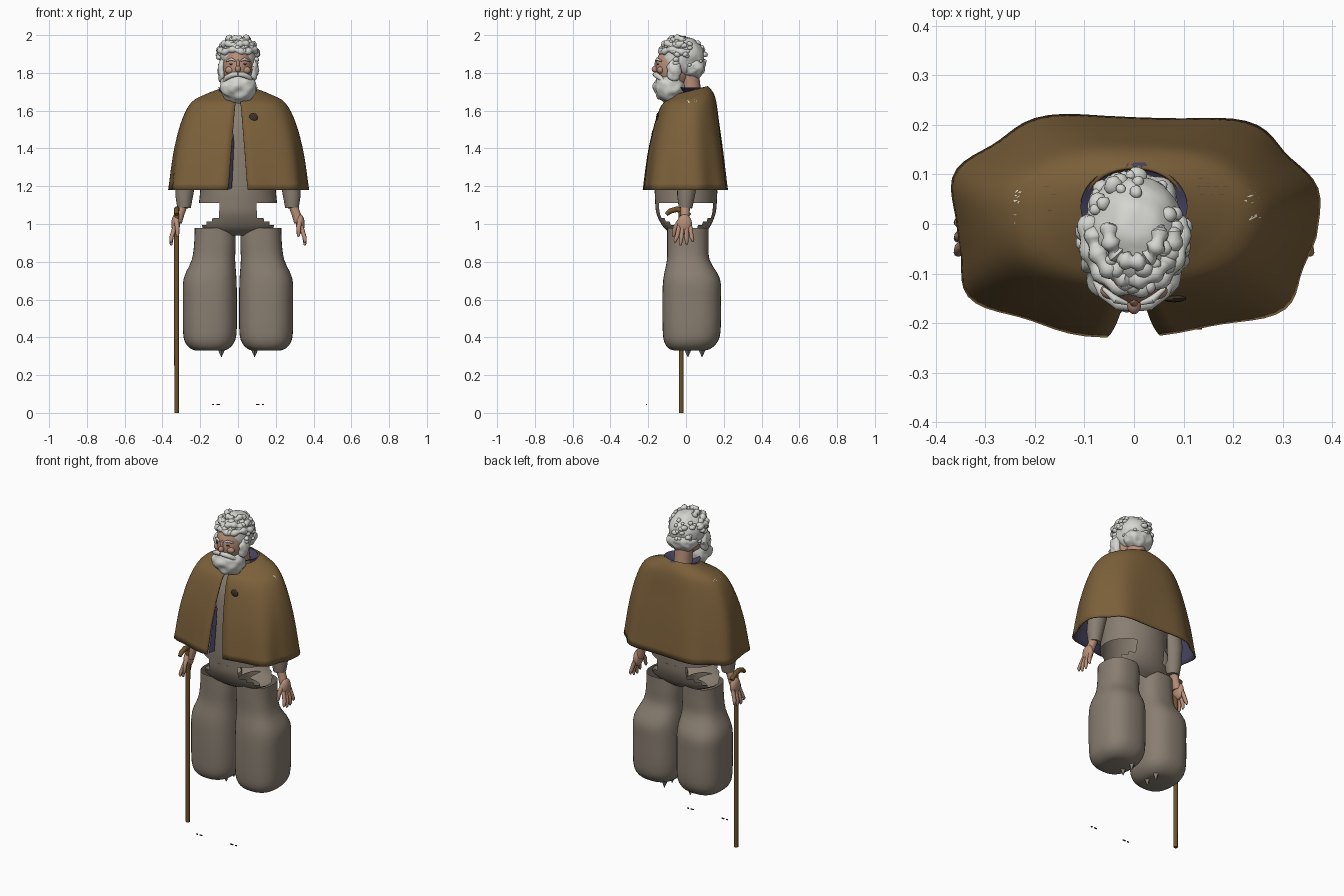
import bpy, bmesh, random
from math import sin, cos, pi, asin
from mathutils import Vector, Matrix, noise
from mathutils.bvhtree import BVHTree

random.seed(4)
if "Cube" in bpy.data.objects:
    bpy.data.objects.remove(bpy.data.objects["Cube"])


def material(name, r, g, b):
    m = bpy.data.materials.new(name)
    m.use_nodes = True
    m.diffuse_color = (r, g, b, 1)
    bsdf = next(n for n in m.node_tree.nodes if n.type == "BSDF_PRINCIPLED")
    bsdf.inputs["Base Color"].default_value = (r, g, b, 1)
    bsdf.inputs["Roughness"].default_value = 0.8
    return m


BROWN = material("cape brown", .2, .118, .043)
TAUPE = material("cloth taupe", .25, .208, .165)
WHITE = material("hair white", .66, .66, .63)
SKIN = material("skin", .47, .27, .19)
NAVY = material("lining navy", .061, .056, .114)
WOOD = material("staff wood", .156, .084, .026)
DARK = material("dark leather", .045, .032, .022)
LINEN = material("pale linen", .8, .79, .74)
parts = []


def finish(name, bm, *mats):
    me = bpy.data.meshes.new(name)
    bm.to_mesh(me)
    bm.free()
    for m in mats:
        me.materials.append(m)
    ob = bpy.data.objects.new(name, me)
    bpy.context.collection.objects.link(ob)
    parts.append(ob)
    return ob


def resample(rows, steps):
    """Smooth interpolation through profile rows."""
    rows = [Vector(r) for r in rows]
    out = []
    for i in range(len(rows) - 1):
        p0, p1, p2 = rows[max(i - 1, 0)], rows[i], rows[i + 1]
        p3 = rows[min(i + 2, len(rows) - 1)]
        for k in range(steps):
            t = k / steps
            out.append(p1 + (p2 - p0) * (t / 2) + (2 * p0 - 5 * p1 + 4 * p2 - p3) * (t * t / 2)
                       + (3 * p1 - p0 - 3 * p2 + p3) * (t ** 3 / 2))
    return out + [rows[-1]]


def spow(v, p):
    return abs(v) ** p * (1 if v >= 0 else -1)


def skin_rings(bm, rings, closed):
    """Bridge rings of points, listed top to bottom, turning front to left."""
    vs = [[bm.verts.new(p) for p in ring] for ring in rings]
    n = len(vs[0])
    for a, b in zip(vs, vs[1:]):
        for j in range(n if closed else n - 1):
            k = (j + 1) % n
            bm.faces.new((a[j], b[j], b[k], a[k]))
    return vs


def loft(bm, rows, steps=3, sides=40, power=1.0, cap=False):
    """Rows are (z, centre x, centre y, radius x, radius y)."""
    rings = []
    for z, cx, cy, rx, ry in resample(rows, steps):
        ang = [2 * pi * j / sides for j in range(sides)]
        rings.append([(cx + rx * spow(sin(a), power), cy - ry * spow(cos(a), power), z) for a in ang])
    vs = skin_rings(bm, rings, True)
    if cap:
        bm.faces.new(vs[-1][::-1])


def tube(bm, pts, radii, sides=10):
    pts = [Vector(p) for p in pts]
    q, last, rings = None, Vector((0, 0, 1)), []
    for i, p in enumerate(pts):
        t = (pts[min(i + 1, len(pts) - 1)] - pts[max(i - 1, 0)]).normalized()
        turn = last.rotation_difference(t)
        q, last = (turn @ q if q else turn), t
        r = radii[min(i, len(radii) - 1)]
        rings.append([bm.verts.new(p + q @ Vector((r * cos(2 * pi * j / sides), r * sin(2 * pi * j / sides), 0)))
                      for j in range(sides)])
    for a, b in zip(rings, rings[1:]):
        for j in range(sides):
            k = (j + 1) % sides
            bm.faces.new((a[j], a[k], b[k], b[j]))
    bm.faces.new(rings[0][::-1])
    bm.faces.new(rings[-1])


def blob(bm, centre, size, lump=0.0, freq=28, detail=3):
    """Ellipsoid with optional lumpy surface."""
    c = Vector(centre)
    new = bmesh.ops.create_icosphere(bm, subdivisions=detail, radius=1)["verts"]
    for v in new:
        d = v.co.copy()
        v.co = c + Vector((d.x * size[0], d.y * size[1], d.z * size[2]))
        v.co += d * lump * noise.noise(v.co * freq)


# Cape: open-fronted shell with folds and a navy lining
cape_rows = [(1.71, 0, .035, .10, .08), (1.685, 0, .03, .17, .11), (1.64, 0, .015, .25, .145),
             (1.53, 0, .005, .305, .172), (1.37, 0, 0, .343, .2), (1.18, 0, 0, .366, .222)]
rows = resample(cape_rows, 4)
rings = []
for i, (z, cx, cy, rx, ry) in enumerate(rows):
    t = i / (len(rows) - 1)
    p = 1 - .28 * t
    start = asin(((.008 + .044 * t * t) / rx) ** (1 / p))
    ring = []
    for j in range(73):
        a = start + (2 * pi - 2 * start) * j / 72
        fold = 1 + .035 * t * t * cos(7 * a + .6)
        x, y = rx * fold * spow(sin(a), p), -ry * fold * spow(cos(a), p)
        ring.append((x, cy + y, z + .25 * y * (1 - t) ** 2))
    rings.append(ring)
bm = bmesh.new()
skin_rings(bm, rings, False)
cape_tree = BVHTree.FromBMesh(bm)
cape = finish("cape", bm, BROWN, NAVY)
solid = cape.modifiers.new("lining", "SOLIDIFY")
solid.thickness, solid.offset, solid.material_offset = .007, -1, 1

bm = bmesh.new()
loft(bm, [(1.722, 0, .035, .108, .085), (1.705, 0, .035, .08, .065), (1.69, 0, .03, .04, .04)])
finish("inner_collar", bm, NAVY)

# Lining turned outward along the right front edge
bm = bmesh.new()
bm.faces.new([bm.verts.new(p) for p in
              ((-.055, -.205, 1.18), (-.032, -.185, 1.19), (-.02, -.172, 1.45), (-.03, -.18, 1.5))])
finish("lining_fold", bm, NAVY)


def patch(name, cx, cy, w, l, mat):
    """Ragged sliver lying on the shoulders of the cape."""
    bm = bmesh.new()
    grid = []
    for i in range(9):
        t = i / 8
        half = w / 2 * (.12 + sin(pi * t)) * random.uniform(.7, 1.1)
        row = []
        for s in (-1, -.5, 0, .5, 1):
            x, y = cx + s * half, cy + (t - .5) * l
            hit = cape_tree.ray_cast(Vector((x, y, 3)), Vector((0, 0, -1)))
            if hit[0] is None:
                hit = cape_tree.find_nearest(Vector((x, y, 1.72)))
            n = hit[1] if hit[1].z > 0 else -hit[1]
            row.append(bm.verts.new(hit[0] + n * .004))
        grid.append(row)
    for a, b in zip(grid, grid[1:]):
        for j in range(4):
            bm.faces.new((a[j], a[j + 1], b[j + 1], b[j]))
    finish(name, bm, mat)


for s in (-1, 1):
    patch("shoulder_lining", s * .155, .06, .065, .13, NAVY)
    patch("shoulder_tear_back", s * .235, .055, .03, .028, LINEN)
    patch("shoulder_tear_front", s * .243, .012, .03, .022, LINEN)
patch("nape_lining", 0, .115, .055, .075, NAVY)

# Cape button
hit = cape_tree.ray_cast(Vector((.082, -1, 1.565)), Vector((0, 1, 0)))[0]
bm = bmesh.new()
blob(bm, hit, (.024, .008, .024), detail=2)
finish("button", bm, DARK)

# Tunic and hip shell, torn away at the sides
bm = bmesh.new()
loft(bm, [(1.66, 0, .02, .10, .06), (1.55, 0, .005, .19, .12), (1.4, 0, 0, .205, .15),
          (1.2, 0, 0, .2, .165), (1.11, 0, 0, .207, .163)], 4)
finish("tunic", bm, TAUPE)
bm = bmesh.new()
loft(bm, [(1.11, 0, 0, .207, .163), (1.05, 0, 0, .212, .155), (.98, 0, .003, .212, .12),
          (.94, 0, .005, .14, .07)], 4, 64)
torn = []
for f in bm.faces:
    c = f.calc_center_median()
    if c.z > .98 and abs(c.x) > .105 + 1.6 * max(0, 1.04 - c.z):
        torn.append(f)
bmesh.ops.delete(bm, geom=torn, context="FACES")
finish("hips", bm, TAUPE)

# Baggy trouser legs with torn points, sleeves, hands and sole scraps
for s, side in ((-1, "right"), (1, "left")):
    bm = bmesh.new()
    loft(bm, [(.98, s * .122, .01, .107, .11), (.9, s * .122, .01, .11, .11), (.81, s * .13, .012, .115, .113),
              (.71, s * .148, .03, .14, .15), (.6, s * .149, .03, .143, .155), (.43, s * .149, .03, .142, .153),
              (.37, s * .15, .025, .128, .138), (.34, s * .15, .02, .1, .11), (.33, s * .15, .02, .075, .08)],
         3, 36, .8, True)
    finish(side + "_trouser_leg", bm, TAUPE)
    bm = bmesh.new()
    for y in (.01, .085):
        bmesh.ops.create_cone(bm, segments=4, radius1=.002, radius2=.024, depth=.05,
                              matrix=Matrix.Translation((s * .088, y, .322)))
    finish(side + "_torn_points", bm, TAUPE)

    bm = bmesh.new()
    tube(bm, [(s * .21, 0, 1.53), (s * .25, .005, 1.4), (s * .275, .01, 1.25), (s * .285, 0, 1.15),
              (s * .286, -.003, 1.085)], [.05, .06, .055, .047, .036], 20)
    finish(side + "_sleeve", bm, TAUPE)

    bm = bmesh.new()
    tube(bm, [(s * .288, -.003, 1.11), (s * .305, -.005, 1.06), (s * .322, -.008, 1.01)], [.026, .024, .026], 14)
    blob(bm, (s * .33, -.008, 1.0), (.023, .04, .052))
    for y in (-.036, -.018, .002, .022):
        tip = .88 + abs(y + .01) * .8
        tube(bm, [(s * .335, y, .985), (s * .352, y * 1.35, .93), (s * .355, y * 1.6, tip + .012),
                  (s * .352, y * 1.62, tip)], [.012, .011, .009, .004])
    tube(bm, [(s * .325, -.03, 1.02), (s * .322, -.058, .98), (s * .32, -.066, .94), (s * .32, -.066, .932)],
         [.014, .012, .009, .004])
    finish(side + "_hand", bm, SKIN)

    bm = bmesh.new()
    for x, w in ((.105, .018), (.132, .01)):
        bmesh.ops.create_cube(bm, size=1, matrix=Matrix.Translation((s * x, -.21, .045))
                              @ Matrix.Diagonal((w, .006, .005, 1)))
    finish(side + "_sole_scrap", bm, DARK)

# Walking staff with bent handle
bm = bmesh.new()
tube(bm, [(-.325, -.025, 0), (-.325, -.025, .5), (-.325, -.025, 1.07)], [.012, .013, .014], 12)
tube(bm, [(-.325, .02, 1.045), (-.325, -.01, 1.07), (-.325, -.05, 1.078), (-.325, -.085, 1.068),
          (-.325, -.105, 1.05)], [.012, .015, .015, .014, .01], 12)
finish("staff", bm, WOOD)

# Head, neck and face
bm = bmesh.new()
tube(bm, [(0, .03, 1.66), (0, .025, 1.74), (0, .01, 1.82)], [.055, .05, .055], 20)
blob(bm, (0, -.065, 1.83), (.08, .095, .12), detail=4)
blob(bm, (0, -.16, 1.82), (.015, .022, .018))
blob(bm, (0, -.153, 1.84), (.01, .014, .032))
for s in (-1, 1):
    blob(bm, (s * .042, -.135, 1.815), (.026, .018, .02))
finish("head", bm, SKIN)
bm = bmesh.new()
for s in (-1, 1):
    blob(bm, (s * .034, -.148, 1.846), (.012, .005, .005), detail=2)
finish("eyes", bm, DARK)

# Hair: lumpy cap, wavy fringe rolls and scattered curls
hair_c, hair_r = Vector((0, -.018, 1.884)), Vector((.1, .117, .108))
bm = bmesh.new()
blob(bm, hair_c, hair_r, .008, 24, 4)
blob(bm, (0, .035, 1.83), (.092, .068, .062), .014, 30, 4)
for z, span, r in ((1.917, 1.9, .016), (1.95, 1.7, .017), (1.978, 1.9, .016)):
    h = (1 - ((z - hair_c.z) / hair_r.z) ** 2) ** .5
    pts = []
    for i in range(41):
        a = span * (i / 20 - 1)
        wave = .007 * sin(5 * a + z * 90)
        pts.append((hair_r.x * h * 1.02 * sin(a), hair_c.y - hair_r.y * h * 1.02 * cos(a), z + wave))
    tube(bm, pts, [.004] + [r + .004 * sin(i * 1.3) for i in range(39)] + [.004])
for i in range(110):
    d = Vector((random.gauss(0, 1), random.gauss(0, 1), random.gauss(0, 1))).normalized()
    if (d.y < -.45 and d.z < .25) or d.z > .8 or d.z < -.75:
        continue
    r = random.uniform(.011, .02)
    blob(bm, hair_c + d * hair_r, (r, r, r * .8), .004, 50, 2)
finish("hair", bm, WHITE)

# Beard, sideburns, moustache and brows
bm = bmesh.new()
blob(bm, (0, -.088, 1.725), (.096, .082, .082), .014, 26, 4)
for s in (-1, 1):
    blob(bm, (s * .085, -.062, 1.815), (.022, .038, .062), .012, 40)
    tube(bm, [(0, -.166, 1.793), (s * .03, -.16, 1.79), (s * .06, -.138, 1.775), (s * .078, -.115, 1.752)],
         [.011, .015, .014, .006])
    tube(bm, [(s * .014, -.16, 1.864), (s * .036, -.153, 1.873), (s * .062, -.13, 1.862)], [.004, .008, .004])
finish("beard", bm, WHITE)

# Smooth shading with crisp edges
bpy.ops.object.select_all(action="DESELECT")
for ob in parts:
    ob.select_set(True)
bpy.context.view_layer.objects.active = cape
bpy.ops.object.shade_smooth_by_angle(angle=.8)
